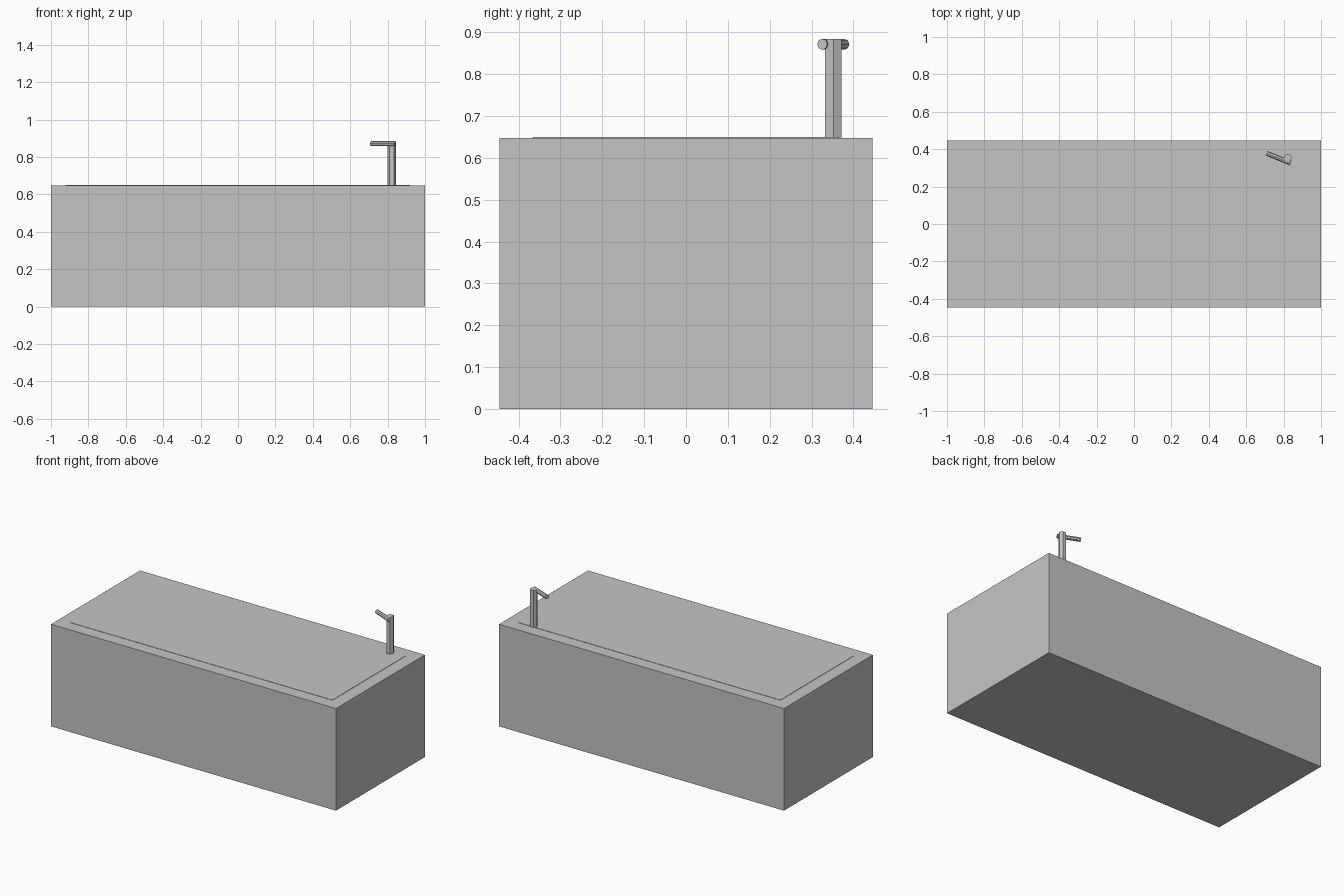
import bpy
import math

default = bpy.data.objects.get("Cube")
if default:
    bpy.data.objects.remove(default, do_unlink=True)

grey = bpy.data.materials.new("light_grey")
grey.use_nodes = True
colour = (0.56, 0.56, 0.56, 1)
grey.diffuse_color = colour
grey.node_tree.nodes["Principled BSDF"].inputs["Base Color"].default_value = colour


def finish(name):
    obj = bpy.context.object
    obj.name = name
    obj.data.materials.append(grey)
    return obj


def box(name, size, bottom):
    bpy.ops.mesh.primitive_cube_add(size=1, location=(0, 0, bottom + size[2] / 2))
    obj = finish(name)
    obj.scale = size
    bpy.ops.object.transform_apply(location=False, rotation=False, scale=True)
    return obj


def prism(name, sides, radius, length, location, rotation):
    bpy.ops.mesh.primitive_cylinder_add(vertices=sides, radius=radius, depth=length,
                                        location=location, rotation=rotation)
    return finish(name)


# Solid tub body with the filled basin surface just proud of the rim
TOP = 0.648
box("tub_body", (2, 0.892, TOP), 0)
box("water_surface", (1.838, 0.732, 0.012), TOP - 0.01)

# Hexagonal tap post, corners pointing along x
TAP_X, TAP_Y, TAP_TOP = 0.822, 0.352, 0.884
prism("tap_post", 6, 0.0225, TAP_TOP - TOP,
      (TAP_X, TAP_Y, (TAP_TOP + TOP) / 2), (0, 0, math.pi / 2))

# Spout running inwards from the top of the post
SPOUT_R = 0.013
START, END = 0.705, 0.843
prism("tap_spout", 8, SPOUT_R, END - START,
      ((START + END) / 2, TAP_Y, TAP_TOP - 0.0125),
      (math.pi / 8, math.pi / 2, 0))
